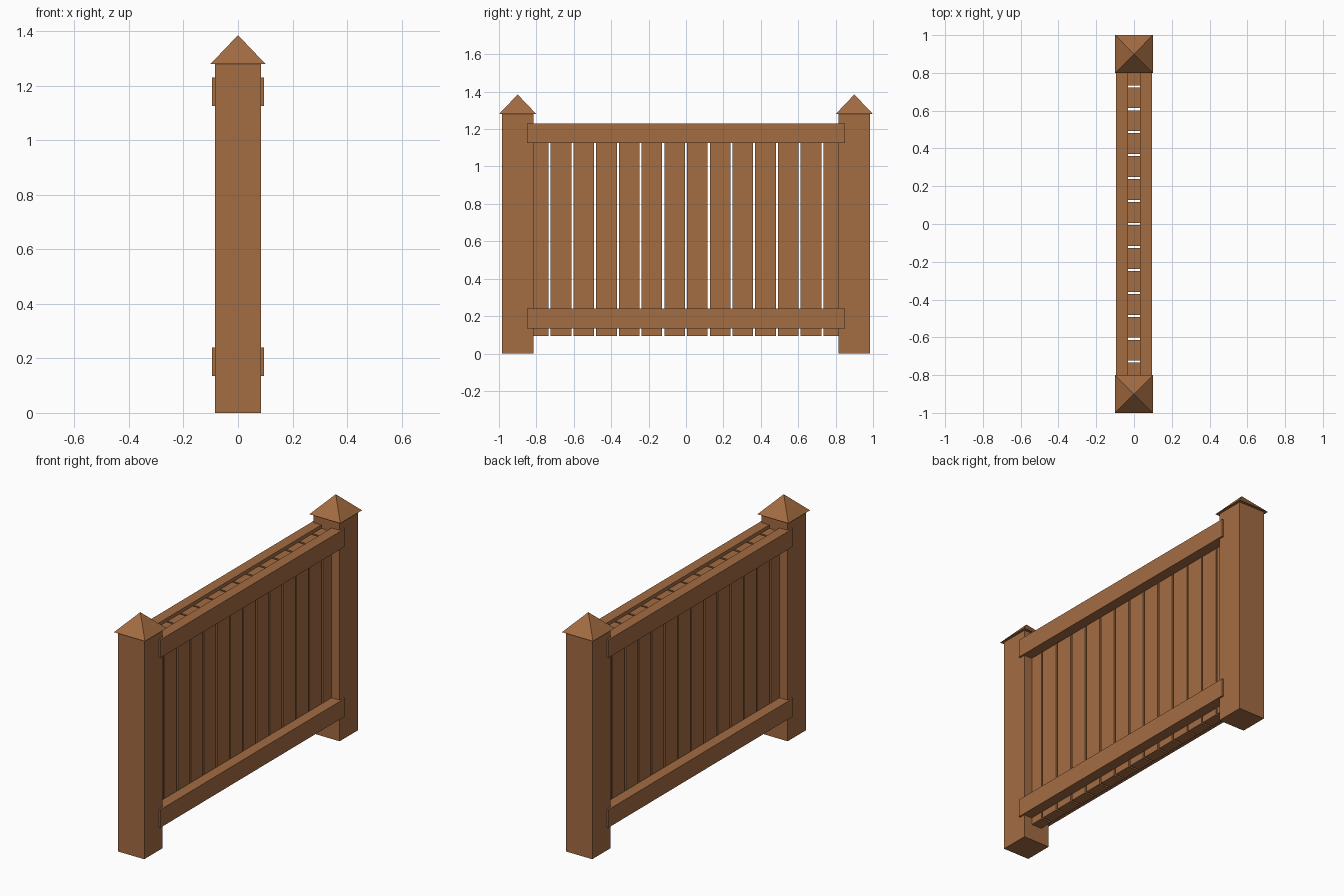
import bpy
import math

cube = bpy.data.objects.get("Cube")
if cube:
    bpy.data.objects.remove(cube, do_unlink=True)

# Single brown wood colour
COLOUR = (0.37, 0.15, 0.055, 1)
wood = bpy.data.materials.new("brown_wood")
wood.use_nodes = True
wood.diffuse_color = COLOUR
bsdf = next(n for n in wood.node_tree.nodes if n.type == 'BSDF_PRINCIPLED')
bsdf.inputs["Base Color"].default_value = COLOUR


def finish(name):
    obj = bpy.context.object
    obj.name = name
    obj.data.materials.append(wood)
    bpy.ops.object.transform_apply(location=False, rotation=True, scale=True)
    return obj


def box(name, x, y, z):
    """Box spanning the given (low, high) ranges."""
    spans = (x, y, z)
    bpy.ops.mesh.primitive_cube_add(size=1, location=[(a + b) / 2 for a, b in spans])
    bpy.context.object.scale = [b - a for a, b in spans]
    return finish(name)


POST_HALF, POST_TOP, POST_Y = 0.085, 1.28, 0.9
CAP_HALF, CAP_HEIGHT = 0.1, 0.105
PICKET_HALF, RAIL_OUT, RAIL_END = 0.033, 0.095, 0.85
PITCH, GAP, PICKETS = 0.1215, 0.011, 14

# Posts with pyramid caps
for label, side in (("front", -1), ("back", 1)):
    y = side * POST_Y
    box(label + "_post", (-POST_HALF, POST_HALF),
        (y - POST_HALF, y + POST_HALF), (0, POST_TOP))
    bpy.ops.mesh.primitive_cone_add(
        vertices=4, radius1=CAP_HALF * math.sqrt(2), radius2=0, depth=CAP_HEIGHT,
        location=(0, y, POST_TOP + CAP_HEIGHT / 2), rotation=(0, 0, math.pi / 4))
    finish(label + "_post_cap")

# Paired rails on both faces of the fence
for level, z in (("lower", (0.135, 0.24)), ("upper", (1.125, 1.23))):
    for label, x in (("right", (-RAIL_OUT, -PICKET_HALF)), ("left", (PICKET_HALF, RAIL_OUT))):
        box(f"{level}_{label}_rail", x, (-RAIL_END, RAIL_END), z)

# Pickets sandwiched between the rails
for i in range(PICKETS):
    y = (i - (PICKETS - 1) / 2) * PITCH
    half = (PITCH - GAP) / 2
    box(f"picket_{i + 1}", (-PICKET_HALF, PICKET_HALF), (y - half, y + half), (0.095, 1.21))
